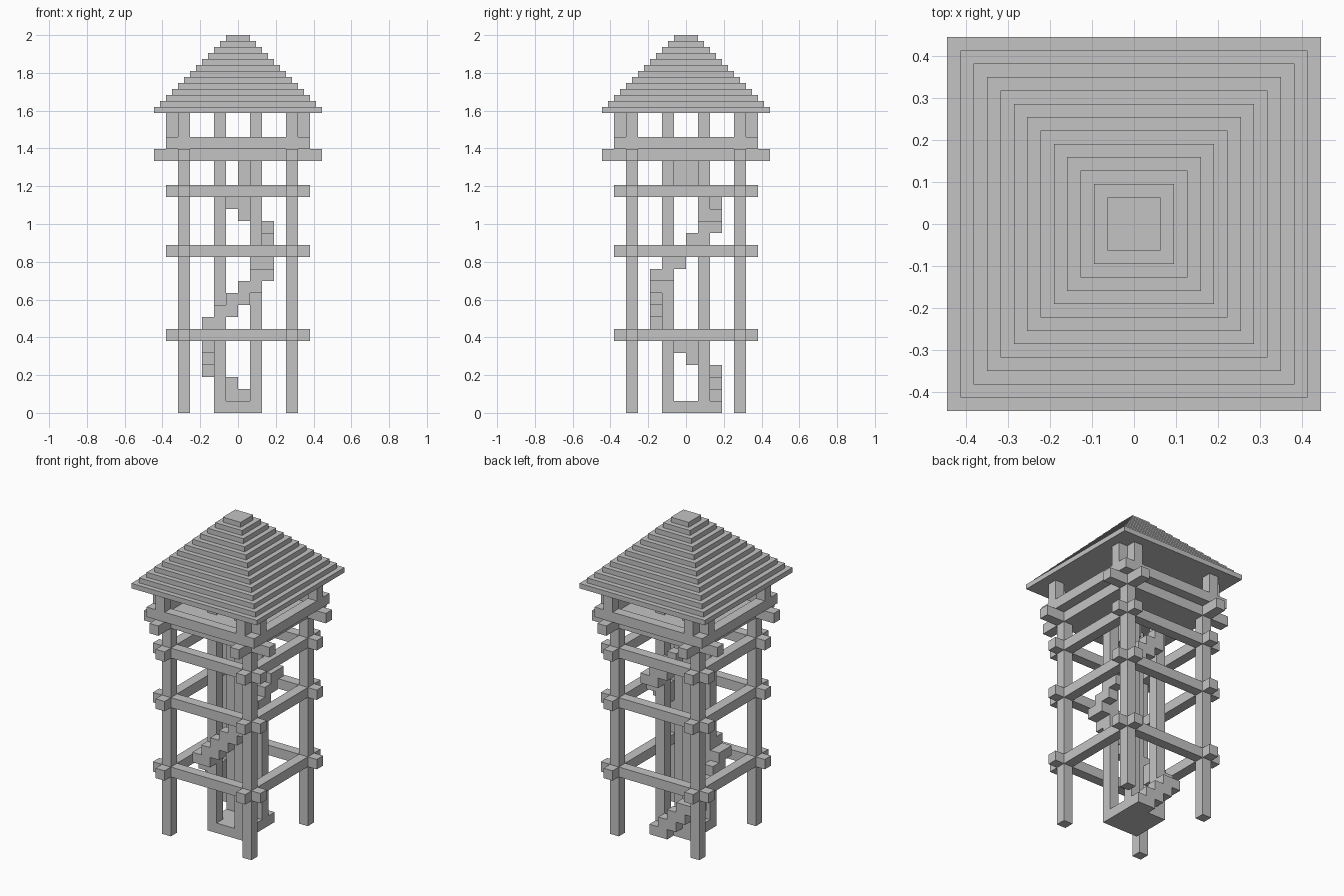
import bpy

# Everything sits on a block grid; U is one block
U = 2 / 31.5

cube = bpy.data.objects.get("Cube")
if cube:
    bpy.data.objects.remove(cube, do_unlink=True)

grey = bpy.data.materials.new("plain_grey")
grey.use_nodes = True
COLOUR = (0.55, 0.55, 0.55, 1)
grey.diffuse_color = COLOUR
grey.node_tree.nodes["Principled BSDF"].inputs["Base Color"].default_value = COLOUR


def box(name, x, y, z):
    """Box from three (low, high) ranges in blocks."""
    bpy.ops.mesh.primitive_cube_add(size=1)
    ob = bpy.context.object
    ob.name = name
    ob.location = [sum(r) / 2 * U for r in (x, y, z)]
    ob.scale = [(r[1] - r[0]) * U for r in (x, y, z)]
    bpy.ops.object.transform_apply(location=True, rotation=False, scale=True)
    ob.data.materials.append(grey)
    return ob


def sides(low, high):
    """The same range on the positive and negative side."""
    return (low, high), (-high, -low)


# Outer legs and inner stair posts
for x in sides(4, 5):
    for y in sides(4, 5):
        box("leg", x, y, (0, 22))
for x in sides(1, 2):
    for y in sides(1, 2):
        box("stair_post", x, y, (0, 25))

# Crossing beams, with the longest ones under the lookout
for z, reach in ((6, 6), (13, 6), (18, 6), (21, 7)):
    for r in sides(4, 5):
        box("beam_across", (-reach, reach), r, (z, z + 1))
        box("beam_deep", r, (-reach, reach), (z, z + 1))

# Lookout floor, railing and paired corner posts
box("lookout_floor", (-4, 4), (-4, 4), (21, 22))
for r in sides(5, 6):
    box("railing_across", (-6, 6), r, (22, 23))
    box("railing_side", r, (-5, 5), (22, 23))
    for s in sides(4, 5):
        box("roof_post", s, r, (23, 25))
        box("roof_post", r, s, (23, 25))

# Stepped roof
for i in range(13):
    h = 7 - i / 2
    box("roof_layer", (-h, h), (-h, h), (25 + i / 2, 25.5 + i / 2))

# Base plate and upper core block
box("base_plate", (-2, 2), (-2, 2), (0, 1))
box("upper_core", (0, 1), (-1, 1), (19, 21))

# Stairs wind round the posts: four steps on each side, then a corner landing
STEPS = 23
for n in range(STEPS):
    side, k = divmod(n, 5)
    bottom = side * 4 + k - 1
    along, out = 1 - k, 2                 # walk along the back first
    cx, cy = along + 0.5, out + 0.5
    for _ in range(side):                 # quarter turn for each further side
        cx, cy = -cy, cx
    landing = k == 4
    z = (bottom, bottom + 1) if landing else (max(bottom, 0), bottom + 2)
    box("stair_landing" if landing else "stair_step",
        (cx - 0.5, cx + 0.5), (cy - 0.5, cy + 0.5), z)
